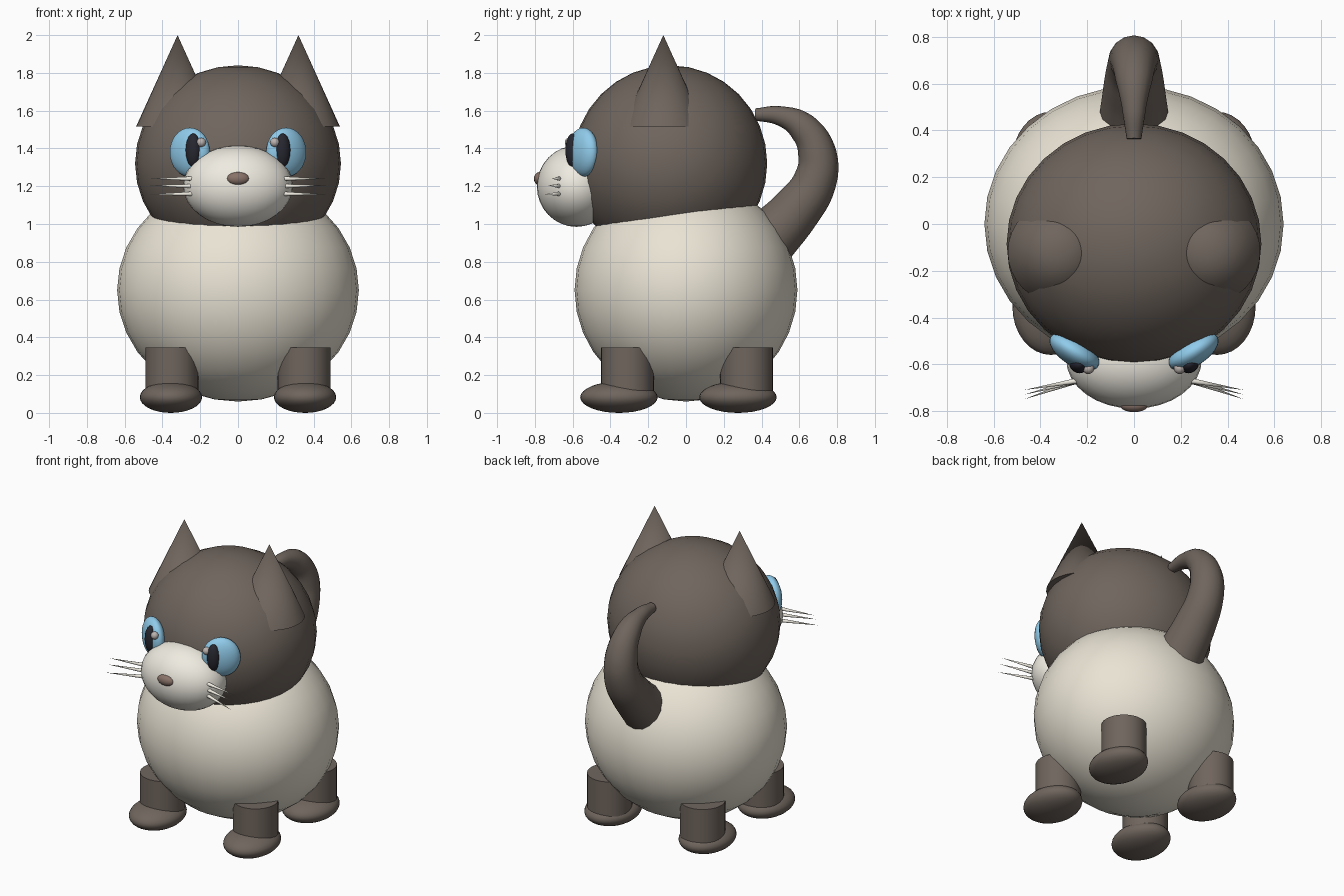
import bpy
import math
from mathutils import Vector

if "Cube" in bpy.data.objects:
    bpy.data.objects.remove(bpy.data.objects["Cube"])


def material(name, rgb):
    m = bpy.data.materials.new(name)
    m.diffuse_color = (*rgb, 1)
    m.use_nodes = True
    m.node_tree.nodes["Principled BSDF"].inputs["Base Color"].default_value = m.diffuse_color
    return m


BROWN = material("brown_fur", (0.16, 0.13, 0.11))
CREAM = material("cream_fur", (0.82, 0.77, 0.66))
PALE = material("pale_fur", (0.86, 0.83, 0.75))
BLUE = material("iris_blue", (0.28, 0.60, 0.83))
BLACK = material("pupil_black", (0.02, 0.02, 0.03))
GLINT = material("glint", (0.50, 0.45, 0.43))
NOSE = material("nose_brown", (0.25, 0.17, 0.14))


def finish(name, mat, angle=40):
    ob = bpy.context.object
    ob.name = name
    ob.data.materials.append(mat)
    bpy.ops.object.shade_smooth_by_angle(angle=math.radians(angle))
    return ob


def ellipsoid(name, loc, radii, mat, turn=0, seg=32):
    bpy.ops.mesh.primitive_uv_sphere_add(segments=seg, ring_count=seg // 2, location=loc,
                                         rotation=(0, 0, turn))
    bpy.context.object.scale = radii
    bpy.ops.object.transform_apply(location=False, rotation=False, scale=True)
    return finish(name, mat)


def cone(name, start, end, r1, r2, mat, seg=32):
    a, b = Vector(start), Vector(end)
    d = b - a
    bpy.ops.mesh.primitive_cone_add(vertices=seg, radius1=r1, radius2=r2, depth=d.length,
                                    location=(a + b) / 2,
                                    rotation=d.to_track_quat('Z', 'Y').to_euler())
    return finish(name, mat)


# Body, head, muzzle and nose
ellipsoid("body", (0, 0, 0.65), (0.64, 0.59, 0.59), CREAM)
ellipsoid("head", (0, -0.085, 1.32), (0.545, 0.515, 0.52), BROWN)
ellipsoid("muzzle", (0, -0.58, 1.20), (0.29, 0.21, 0.215), PALE)
ellipsoid("nose", (0, -0.775, 1.24), (0.06, 0.03, 0.035), NOSE, seg=20)

for s, side in ((-1, "left"), (1, "right")):
    # Ears
    cone("ear_" + side, (s * 0.32, -0.12, 1.515), (s * 0.32, -0.12, 2.0), 0.22, 0, BROWN)

    # Eyes, turned outward to follow the head
    turn = s * math.radians(32)
    ellipsoid("eye_" + side, (s * 0.255, -0.545, 1.38), (0.12, 0.06, 0.13), BLUE, turn)
    ellipsoid("pupil_" + side, (s * 0.237, -0.60, 1.39), (0.042, 0.037, 0.09), BLACK, turn, 20)
    ellipsoid("glint_" + side, (s * 0.195, -0.617, 1.432), (0.025, 0.025, 0.025), GLINT, seg=16)

    # Whiskers
    for i, (z, tip_y, tip_z) in enumerate(((1.24, -0.71, 1.24), (1.20, -0.73, 1.205),
                                           (1.16, -0.75, 1.157))):
        cone(f"whisker_{side}_{i + 1}", (s * 0.24, -0.67, z), (s * 0.47, tip_y, tip_z),
             0.012, 0, PALE, 12)

    # Legs with paws pushed slightly forward
    for end, y in (("front", -0.31), ("back", 0.32)):
        cone(f"{end}_leg_{side}", (s * 0.35, y, 0.08), (s * 0.35, y, 0.345), 0.14, 0.14, BROWN)
        ellipsoid(f"{end}_paw_{side}", (s * 0.355, y - 0.045, 0.083), (0.165, 0.205, 0.083), BROWN)

# Tail: tapering curved tube (y, z, radius)
path = [(0.45, 0.93, 0.15), (0.58, 1.07, 0.132), (0.68, 1.22, 0.115), (0.695, 1.37, 0.102),
        (0.62, 1.51, 0.08), (0.50, 1.572, 0.052), (0.365, 1.58, 0.032)]
curve = bpy.data.curves.new("tail", 'CURVE')
curve.dimensions = '3D'
curve.bevel_depth = 1.0
curve.bevel_resolution = 6
curve.resolution_u = 6
curve.use_fill_caps = True
spline = curve.splines.new('BEZIER')
spline.bezier_points.add(len(path) - 1)
for p, (y, z, r) in zip(spline.bezier_points, path):
    p.co = (0, y, z)
    p.radius = r
    p.handle_left_type = p.handle_right_type = 'AUTO'
tail = bpy.data.objects.new("tail", curve)
bpy.context.collection.objects.link(tail)
bpy.ops.object.select_all(action='DESELECT')
tail.select_set(True)
bpy.context.view_layer.objects.active = tail
bpy.ops.object.convert(target='MESH')
finish("tail", BROWN)
